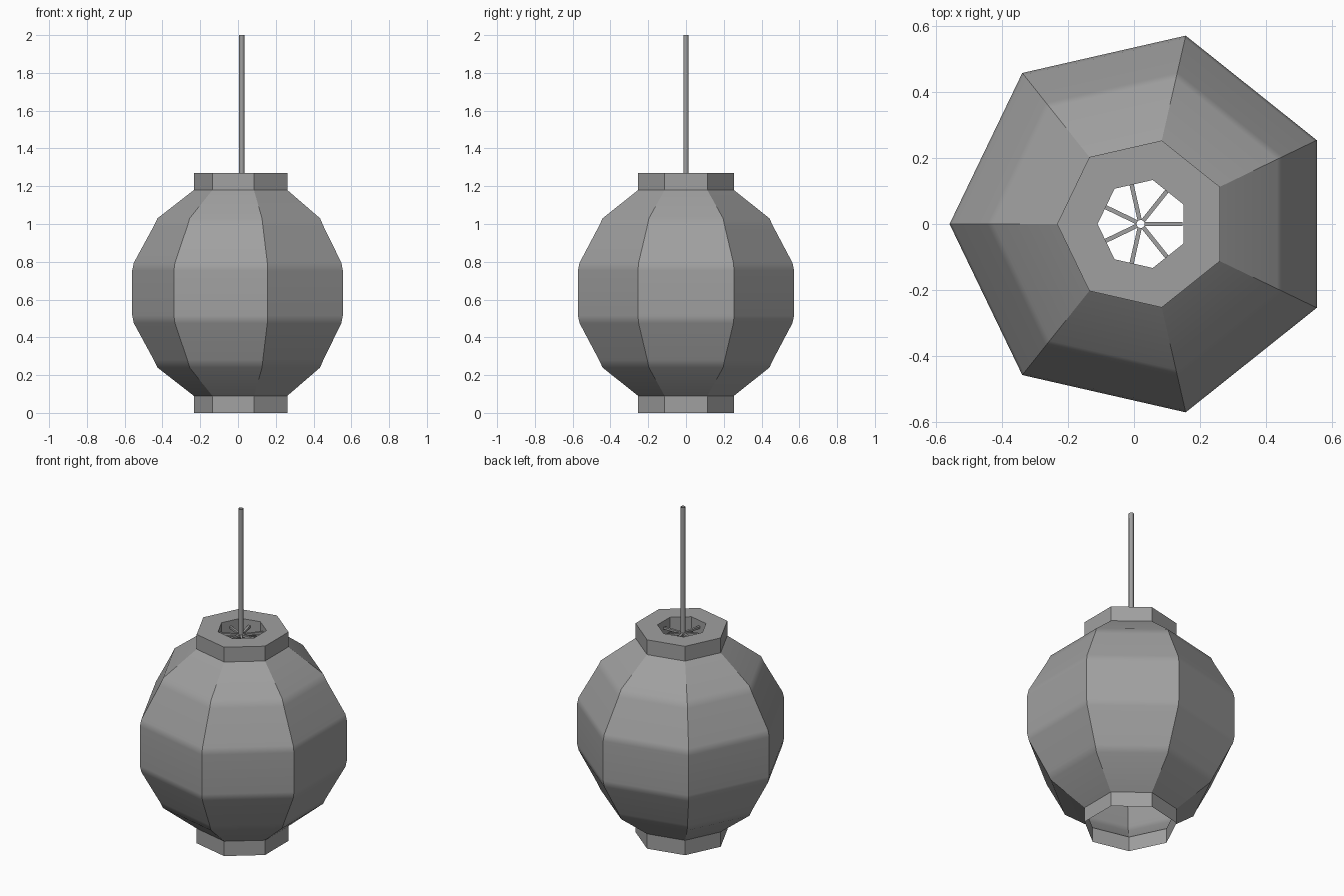
import bpy, bmesh, math

SIDES = 7
CENTRE_X = 0.0265      # axis of the shade
CORD_X = 0.02          # axis of the cord and spokes
MIDDLE = 0.635         # mirror height of the shade

cube = bpy.data.objects.get("Cube")
if cube:
    bpy.data.objects.remove(cube, do_unlink=True)

grey = bpy.data.materials.new("plain_grey")
grey.use_nodes = True
grey.diffuse_color = (0.35, 0.35, 0.35, 1)
grey.node_tree.nodes["Principled BSDF"].inputs["Base Color"].default_value = grey.diffuse_color


def lathe(name, profile, x, sides=SIDES, closed=False):
    """Sweep (radius, z) points, listed from bottom to top, around a vertical axis."""
    bm = bmesh.new()
    rings = []
    for r, z in profile:
        angles = [math.pi + math.tau * i / sides for i in range(sides)]
        rings.append([bm.verts.new((x + r * math.cos(a), r * math.sin(a), z)) for a in angles])
    pairs = list(zip(rings, rings[1:]))
    if closed:
        pairs.append((rings[-1], rings[0]))
    for low, high in pairs:
        for i in range(sides):
            j = (i + 1) % sides
            bm.faces.new((low[i], low[j], high[j], high[i]))
    return finish(name, bm)


def finish(name, bm):
    mesh = bpy.data.meshes.new(name)
    bm.to_mesh(mesh)
    bm.free()
    mesh.materials.append(grey)
    obj = bpy.data.objects.new(name, mesh)
    bpy.context.collection.objects.link(obj)
    return obj


def smooth(obj, degrees):
    bpy.ops.object.select_all(action="DESELECT")
    obj.select_set(True)
    bpy.context.view_layer.objects.active = obj
    bpy.ops.object.shade_smooth_by_angle(angle=math.radians(degrees))


# Faceted shade: softened joints between bands, lower half mirrored
upper = [(0.5865, 0.755), (0.578, 0.795), (0.472, 0.99), (0.453, 1.03), (0.26, 1.18)]
lower = [(r, 2 * MIDDLE - z) for r, z in reversed(upper)]
shade = lathe("lantern_shade", lower + upper, CENTRE_X)
smooth(shade, 30)
weighted = shade.modifiers.new("flat_bands", "WEIGHTED_NORMAL")
weighted.keep_sharp = True

# Top collar is a thick ring, bottom collar an open band
lathe("top_collar", [(0.26, 1.18), (0.26, 1.27), (0.137, 1.27), (0.137, 1.18)], CENTRE_X, closed=True)
lathe("bottom_collar", [(0.26, 0), (0.26, 0.09)], CENTRE_X)

# Hanging cord, a thin open tube
cord = lathe("cord", [(0.014, 1.225), (0.014, 2)], CORD_X, sides=8)
smooth(cord, 50)

# Spokes joining the cord to the flats of the top opening
bm = bmesh.new()
for i in range(SIDES):
    a = math.tau * i / SIDES
    out = (math.cos(a), math.sin(a))
    box = bmesh.ops.create_cube(bm, size=1)["verts"]
    for v in box:
        along = 0.012 if v.co.x < 0 else 0.127
        across = v.co.y * 0.013
        v.co = (CORD_X + out[0] * along - out[1] * across,
                out[1] * along + out[0] * across,
                1.23 + v.co.z * 0.013)
finish("spokes", bm)
